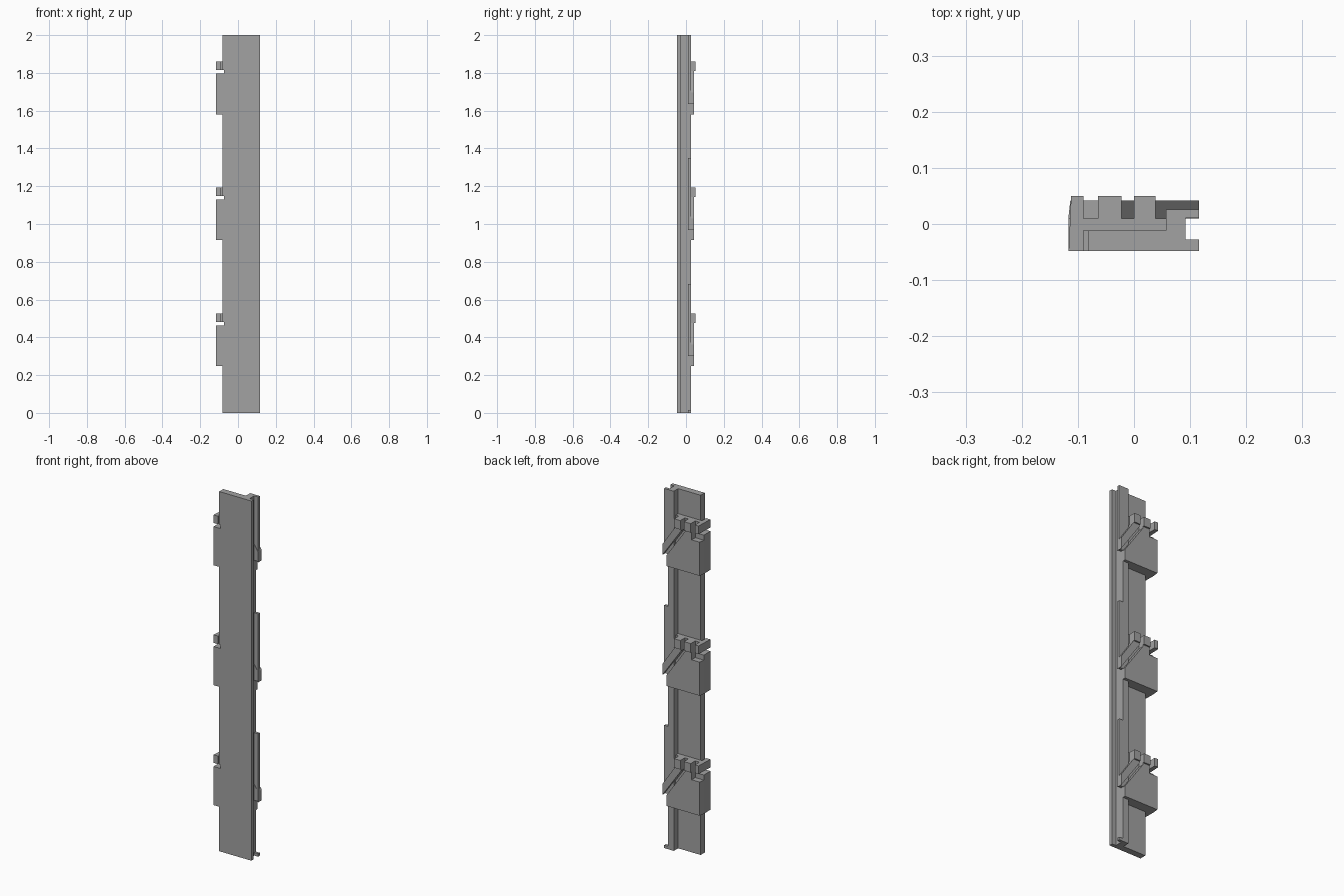
import bpy
import bmesh

cube = bpy.data.objects.get("Cube")
if cube:
    bpy.data.objects.remove(cube, do_unlink=True)

grey = bpy.data.materials.new("mid_grey")
grey.use_nodes = True
colour = (0.36, 0.36, 0.36, 1)
grey.diffuse_color = colour
grey.node_tree.nodes["Principled BSDF"].inputs["Base Color"].default_value = colour

PITCH = 0.667
EDGE = -0.118          # outer edge of the clips


def extrude(name, outline, start, end, axis):
    """Extrude a 2D outline: (x, z) along y, or (x, y) along z."""
    bm = bmesh.new()
    place = (lambda a, b: (a, start, b)) if axis == "y" else (lambda a, b: (a, b, start))
    face = bm.faces.new([bm.verts.new(place(a, b)) for a, b in outline])
    grown = bmesh.ops.extrude_face_region(bm, geom=[face])["geom"]
    move = (0, end - start, 0) if axis == "y" else (0, 0, end - start)
    bmesh.ops.translate(bm, vec=move, verts=[g for g in grown if isinstance(g, bmesh.types.BMVert)])
    # Slightly crowned outer edge
    for v in bm.verts:
        if abs(v.co.x - EDGE) < 1e-5:
            v.co.x += 1.4 * (v.co.y + 0.015) ** 2
    bmesh.ops.recalc_face_normals(bm, faces=bm.faces)
    mesh = bpy.data.meshes.new(name)
    bm.to_mesh(mesh)
    bm.free()
    mesh.materials.append(grey)
    obj = bpy.data.objects.new(name, mesh)
    bpy.context.collection.objects.link(obj)
    return obj


def box(name, x, y, z):
    outline = [(x[0], z[0]), (x[1], z[0]), (x[1], z[1]), (x[0], z[1])]
    return extrude(name, outline, y[0], y[1], "y")


# Long rail: face plate, raised spine and front flange in one section
section = [(-0.082, -0.048), (0.116, -0.048), (0.116, -0.028), (0.092, -0.028),
           (0.092, 0.026), (0.057, 0.026), (0.057, -0.012), (-0.082, -0.012)]
rail = extrude("rail", section, 0, 2, "z")

# Rear lip of the side groove, interrupted below each clip
box("rear_lip_foot", (0.092, 0.116), (0.011, 0.026), (0, 0.016))

for i in range(3):
    z0 = 0.247 + i * PITCH      # bottom of this clip
    top = z0 + 0.28
    slot_low, slot_high = z0 + 0.215, z0 + 0.235

    lip_end = z0 + 0.436 if i < 2 else 2
    box(f"rear_lip_{i}", (0.092, 0.116), (0.011, 0.026), (z0 + 0.06, lip_end))

    # Side tab and thin backing, both notched by the slot
    box(f"lower_tab_{i}", (EDGE, -0.082), (-0.048, 0.01), (z0, slot_low))
    box(f"upper_tab_{i}", (EDGE, -0.09), (-0.048, 0.05), (slot_high, top))
    backing = [(-0.082, z0), (0.057, z0), (0.057, top), (-0.09, top), (-0.09, slot_high),
               (-0.075, slot_high), (-0.075, slot_low), (-0.082, slot_low)]
    extrude(f"clip_backing_{i}", backing, -0.012, 0.01, "y")

    # Raised body with a diagonal shoulder
    body = [(EDGE, z0), (0.092, z0), (0.092, z0 + 0.058), (-0.022, z0 + 0.22), (-0.022, top),
            (-0.064, top), (-0.064, z0 + 0.187), (EDGE, z0 + 0.187)]
    extrude(f"clip_body_{i}", body, 0.01, 0.042, "y")

    # Diagonal arm running to the lip
    arm = [(0, top), (0.038, top), (0.038, z0 + 0.23), (0.116, z0 + 0.115),
           (0.116, z0 + 0.055), (0, z0 + 0.22)]
    extrude(f"diagonal_arm_{i}", arm, 0.01, 0.042, "y")

    # Raised heads
    for side, x in (("inner", (-0.064, -0.022)), ("outer", (0, 0.038))):
        box(f"{side}_head_{i}", x, (0.042, 0.05), (z0 + 0.23, top))

    # Slot end cut into the face plate
    cutter = box(f"slot_cutter_{i}", (-0.13, -0.075), (-0.06, 0), (slot_low, slot_high))
    cutter.hide_render = True
    cutter.hide_viewport = True
    cut = rail.modifiers.new(f"slot_{i}", "BOOLEAN")
    cut.object = cutter
    cut.operation = "DIFFERENCE"
    cut.solver = "EXACT"
